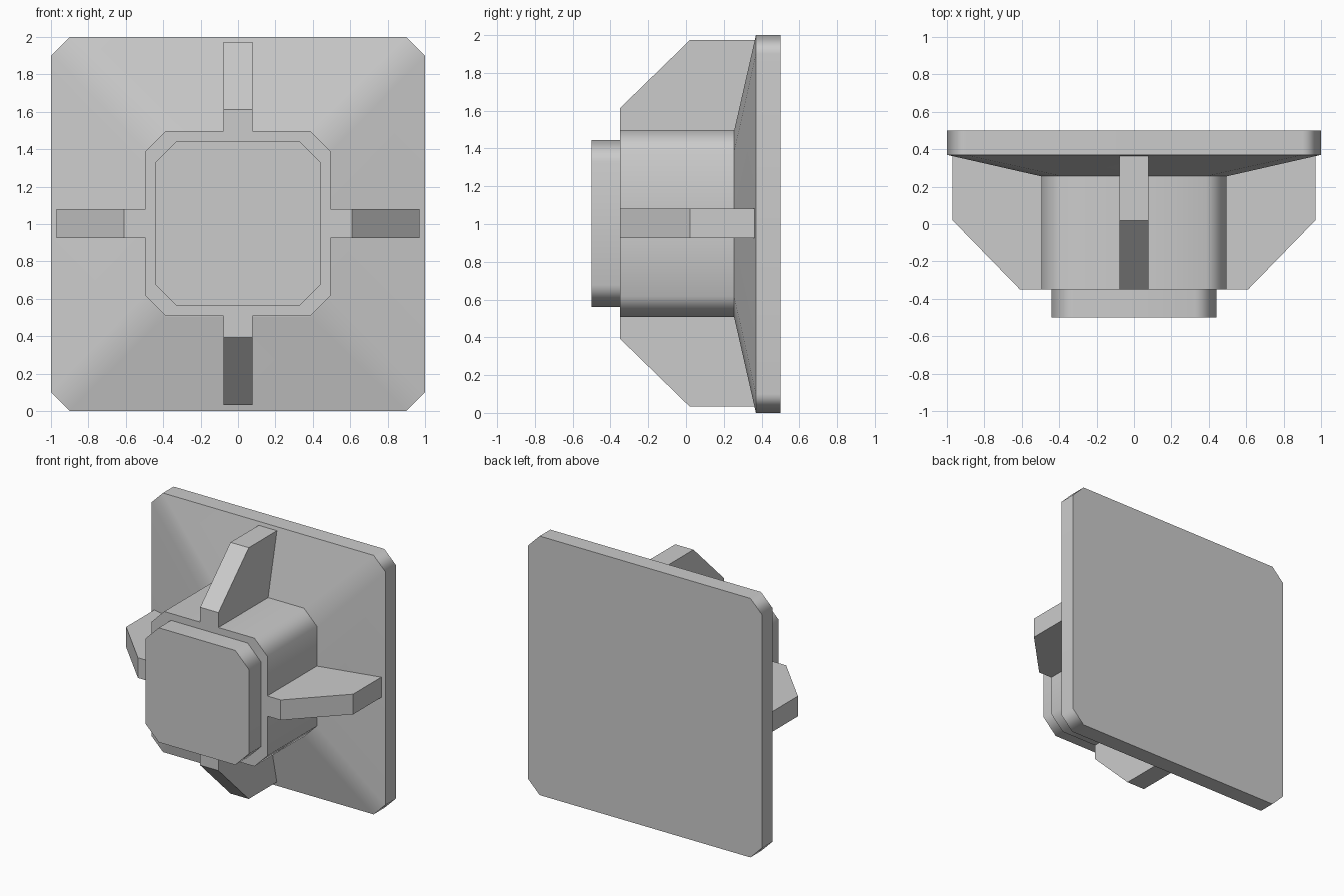
import bpy, bmesh

if "Cube" in bpy.data.objects:
    bpy.data.objects.remove(bpy.data.objects["Cube"])


def finish(name, bm, z):
    """Weld, orient, keep only the chamfered corner edges smooth, add to scene."""
    bmesh.ops.remove_doubles(bm, verts=bm.verts, dist=1e-4)
    bmesh.ops.recalc_face_normals(bm, faces=bm.faces)
    for f in bm.faces:
        f.smooth = True
    for e in bm.edges:
        a, b = e.verts[0].co, e.verts[1].co
        e.smooth = abs(a.y - b.y) > 0.01 and min(abs(a.x), abs(a.z)) > 0.2
    me = bpy.data.meshes.new(name)
    bm.to_mesh(me)
    bm.free()
    ob = bpy.data.objects.new(name, me)
    ob.location.z = z
    bpy.context.collection.objects.link(ob)
    mod = ob.modifiers.new("even_shading", 'WEIGHTED_NORMAL')
    mod.keep_sharp = True
    return ob


def turn(r, t, y, q):
    """Point at distance r, sideways t, turned q quarter turns about y."""
    for _ in range(q):
        r, t = -t, r
    return (r, y, t)


def loft(name, rings, z):
    """Chamfered squares (half size, chamfer, y) joined front to back."""
    bm = bmesh.new()
    loops = []
    for s, c, y in rings:
        pts = [turn(s, t, y, q) for q in range(4) for t in (c - s, s - c)]
        loops.append([bm.verts.new(p) for p in pts])
    for a, b in zip(loops, loops[1:]):
        for i in range(8):
            j = (i + 1) % 8
            bm.faces.new((a[i], a[j], b[j], b[i]))
    bm.faces.new(loops[0])
    bm.faces.new(loops[-1])
    return finish(name, bm, z)


# Wall plate with shallow tapered front
loft("base_plate", [(0.495, 0.11, 0.255), (1.0, 0.1, 0.37), (1.0, 0.1, 0.5)], 1.0)

# Raised front pad
loft("front_pad", [(0.442, 0.115, -0.5), (0.442, 0.115, -0.35)], 1.003)

# Hub and its four bracing fins, joined as one solid sunk slightly into the plate
H, S, K = 0.078, 0.495, 0.385          # fin half width, hub half size, corner start
FRONT, BACK = -0.35, 0.30
fin = [(S, FRONT), (0.61, FRONT), (0.97, 0.02), (0.97, 0.40), (S, BACK)]
bm = bmesh.new()


def face(points):
    bm.faces.new([bm.verts.new(p) for p in points])


front, back = [], []
for q in range(4):
    # fin sides and rim
    for t in (-H, H):
        face([turn(r, t, y, q) for r, y in fin])
    for (r0, y0), (r1, y1) in zip(fin, fin[1:]):
        face([turn(r0, -H, y0, q), turn(r0, H, y0, q),
              turn(r1, H, y1, q), turn(r1, -H, y1, q)])
    # hub wall from this fin round the corner to the next
    wall = [(S, H), (S, K), (K, S), (H, S)]
    for (r0, t0), (r1, t1) in zip(wall, wall[1:]):
        face([turn(r0, t0, FRONT, q), turn(r1, t1, FRONT, q),
              turn(r1, t1, BACK, q), turn(r0, t0, BACK, q)])
    front += [turn(r, t, FRONT, q) for r, t in [(0.61, -H), (0.61, H)] + wall]
    back += [turn(r, t, BACK, q) for r, t in wall]
face(front)
face(back)
# The fin rim's first and last strips lie inside the solid or repeat the front face
bmesh.ops.delete(bm, geom=[f for f in bm.faces if len(f.verts) == 4 and
                 all(abs(v.co.y - FRONT) < 1e-4 for v in f.verts)], context='FACES_ONLY')
finish("hub_with_fins", bm, 1.003)
